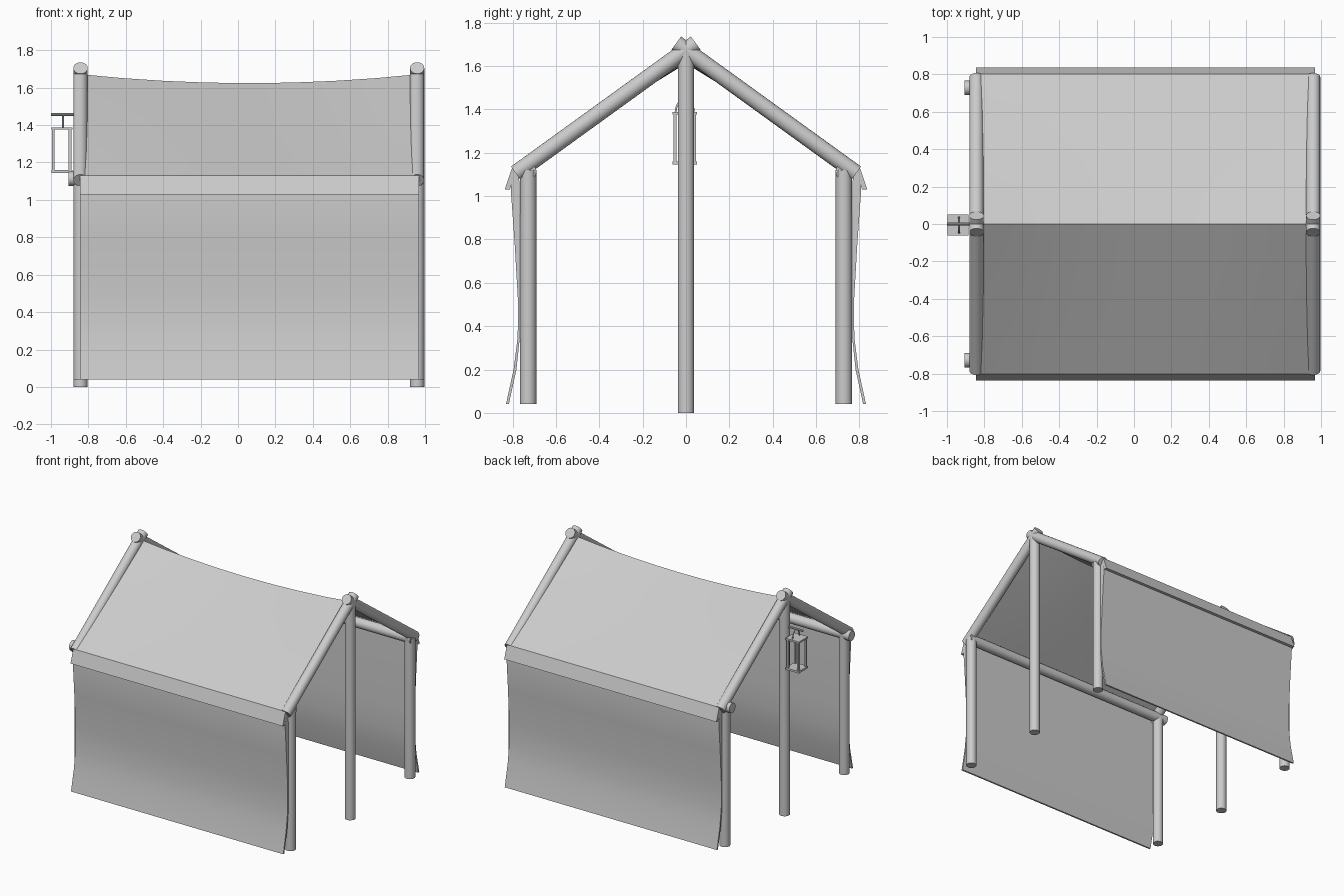
import bpy, bmesh
from math import sin, cos, pi
from mathutils import Vector

if "Cube" in bpy.data.objects:
    bpy.data.objects.remove(bpy.data.objects["Cube"])

R = 0.038
ENDS = {"left": -0.842, "right": 0.958}
X0, X1 = -0.845, 0.967


def finish(name, bm, smooth=True):
    bmesh.ops.recalc_face_normals(bm, faces=bm.faces)
    me = bpy.data.meshes.new(name)
    bm.to_mesh(me)
    bm.free()
    ob = bpy.data.objects.new(name, me)
    bpy.context.collection.objects.link(ob)
    if smooth:
        bpy.ops.object.select_all(action='DESELECT')
        ob.select_set(True)
        bpy.context.view_layer.objects.active = ob
        bpy.ops.object.shade_smooth_by_angle(angle=0.6)
    return ob


def pole(name, a, b, r=R, sides=20):
    a, b = Vector(a), Vector(b)
    bm = bmesh.new()
    bmesh.ops.create_cone(bm, cap_ends=True, segments=sides, radius1=r, radius2=r,
                          depth=(b - a).length)
    ob = finish(name, bm)
    ob.location = (a + b) / 2
    ob.rotation_mode = 'QUATERNION'
    ob.rotation_quaternion = (b - a).to_track_quat('Z', 'Y')
    return ob


def box(name, lo, hi):
    bm = bmesh.new()
    bmesh.ops.create_cube(bm, size=1)
    for v in bm.verts:
        v.co = [l + (c + 0.5) * (h - l) for c, l, h in zip(v.co, lo, hi)]
    return finish(name, bm, False)


def cloth(name, profile, segs=1, sag=lambda y, u: 0.0):
    # closed (y, z) outline swept along x, dipping by sag(y, u)
    bm = bmesh.new()
    rows = []
    for i in range(segs + 1):
        t = i / segs
        x, u = X0 + (X1 - X0) * t, 2 * t - 1
        rows.append([bm.verts.new((x, y, z - sag(y, u))) for y, z in profile])
    n = len(profile)
    for a, b in zip(rows, rows[1:]):
        for j in range(n):
            k = (j + 1) % n
            bm.faces.new((a[j], a[k], b[k], b[j]))
    bm.faces.new(rows[0])
    bm.faces.new(rows[-1])
    return finish(name, bm)


# Timber frame
for end, x in ENDS.items():
    pole(f"{end}_centre_pole", (x, 0, 0), (x, 0, 1.67), sides=24)
    for side, s in (("front", -1), ("back", 1)):
        pole(f"{end}_{side}_post", (x, s * 0.728, 0.04), (x, s * 0.728, 1.12))
        pole(f"{end}_{side}_rafter", (x, s * 0.785, 1.105), (x, -s * 0.045, 1.705))

for side, s in (("front", -1), ("back", 1)):
    pole(f"{side}_eave_beam", (-0.906, s * 0.728, 1.113), (0.985, s * 0.728, 1.113))
    # Side wall: doubled at the top, flaring at the hem
    outer = [(0.795, 1.12), (0.808, 1.03), (0.79, 0.78), (0.775, 0.52),
             (0.776, 0.35), (0.795, 0.2), (0.83, 0.04)]
    inner = [(0.817, 0.04), (0.782, 0.2), (0.766, 0.35), (0.762, 0.52),
             (0.765, 0.78), (0.768, 1.03), (0.77, 1.12)]
    cloth(f"{side}_wall_canvas", [(s * y, z) for y, z in outer + inner])
    # Valance hanging from the eave
    cloth(f"{side}_valance", [(s * y, z) for y, z in
                              ((0.802, 1.13), (0.836, 1.03), (0.812, 1.03), (0.785, 1.12))])

# Roof canvas sagging along the ridge
N = 6
top = [(-0.802 + 1.604 * i / (2 * N)) for i in range(2 * N + 1)]
line = [(y, 1.672 - 0.542 * abs(y) / 0.802) for y in top]
cloth("roof_canvas", line + [(y, z - 0.013) for y, z in reversed(line)], 8,
      lambda y, u: 0.048 * (1 - u * u) * (1 - abs(y) / 0.802))

# Lantern hung from the left centre pole
lx0, lx1, ly0, ly1 = -0.998, -0.885, -0.062, 0.05
cx, cy = (lx0 + lx1) / 2, (ly0 + ly1) / 2
box("lantern_base", (lx0, ly0, 1.145), (lx1, ly1, 1.16))
box("lantern_top", (lx0, ly0, 1.375), (lx1, ly1, 1.388))
for i, x in enumerate((lx0 + 0.004, lx1 - 0.02)):
    for j, y in enumerate((ly0 + 0.004, ly1 - 0.018)):
        box(f"lantern_bar_{i}{j}", (x, y, 1.15), (x + 0.014, y + 0.014, 1.38))
pole("lantern_hook", (-1.0, 0, 1.456), (-0.85, 0, 1.456), 0.008, 8)

# Arched lantern handle
cu = bpy.data.curves.new("lantern_handle", 'CURVE')
cu.dimensions = '3D'
cu.bevel_depth = 0.005
cu.bevel_resolution = 1
cu.use_fill_caps = True
sp = cu.splines.new('POLY')
sp.points.add(10)
for i, p in enumerate(sp.points):
    a = pi * i / 10
    p.co = (-0.935, cy + 0.042 * cos(a), 1.385 + 0.062 * sin(a), 1)
bpy.context.collection.objects.link(bpy.data.objects.new("lantern_handle", cu))
